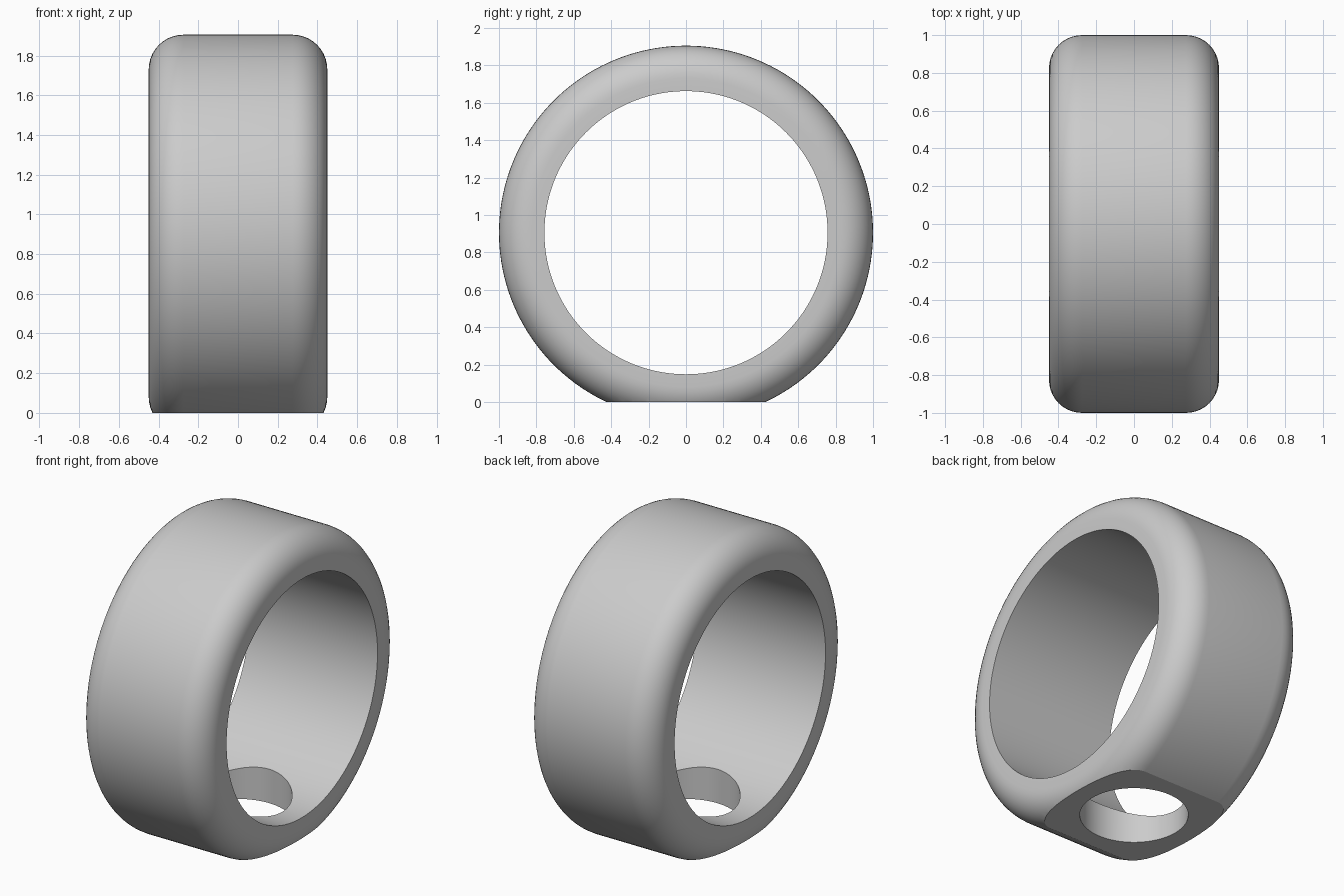
import bpy, bmesh
from math import sin, cos, pi
from mathutils import Vector, Matrix

if "Cube" in bpy.data.objects:
    bpy.data.objects.remove(bpy.data.objects["Cube"])

OUTER, INNER, HALF_W, FILLET = 1.0, 0.757, 0.45, 0.175
CENTRE_Z = 0.905
HOLE_R = 0.312
SEGMENTS = 160

# Band cross-section (x, radius): sharp bore edges, rounded outer edges
arc = [(HALF_W - FILLET + FILLET * cos(i * pi / 20),
        OUTER - FILLET + FILLET * sin(i * pi / 20)) for i in range(11)]
profile = [(HALF_W, INNER)] + arc + [(-x, r) for x, r in reversed(arc)] + [(-HALF_W, INNER)]

# Ring band: profile spun about the x axis
bm = bmesh.new()
verts = [bm.verts.new((x, 0, r)) for x, r in profile]
edges = [bm.edges.new((verts[i], verts[(i + 1) % len(verts)])) for i in range(len(verts))]
bmesh.ops.spin(bm, geom=verts + edges, cent=(0, 0, 0), axis=(1, 0, 0),
               angle=2 * pi, steps=SEGMENTS, use_merge=True)
bmesh.ops.remove_doubles(bm, verts=bm.verts[:], dist=1e-5)
bmesh.ops.translate(bm, verts=bm.verts[:], vec=(0, 0, CENTRE_Z))

# Flat foot: slice at z = 0 and cap
cut = bmesh.ops.bisect_plane(bm, geom=bm.verts[:] + bm.edges[:] + bm.faces[:],
                             plane_co=Vector((0, 0, 0)), plane_no=Vector((0, 0, 1)),
                             clear_inner=True)
rim = [e for e in cut["geom_cut"] if isinstance(e, bmesh.types.BMEdge)]
bmesh.ops.contextual_create(bm, geom=rim)
bmesh.ops.recalc_face_normals(bm, faces=bm.faces[:])
mesh = bpy.data.meshes.new("ring_band")
bm.to_mesh(mesh)
bm.free()
band = bpy.data.objects.new("ring_band", mesh)
bpy.context.collection.objects.link(band)

# Round hole through the foot
bpy.ops.mesh.primitive_cylinder_add(vertices=96, radius=HOLE_R, depth=0.8, location=(0, 0, 0))
cutter = bpy.context.object
cutter.name = "hole_cutter"
cutter.hide_render = True
mod = band.modifiers.new("hole", "BOOLEAN")
mod.operation = "DIFFERENCE"
mod.solver = "EXACT"
mod.object = cutter

bpy.ops.object.select_all(action="DESELECT")
band.select_set(True)
bpy.context.view_layer.objects.active = band
bpy.ops.object.modifier_apply(modifier=mod.name)
bpy.data.objects.remove(cutter)
bpy.ops.object.shade_smooth_by_angle(angle=0.4)
